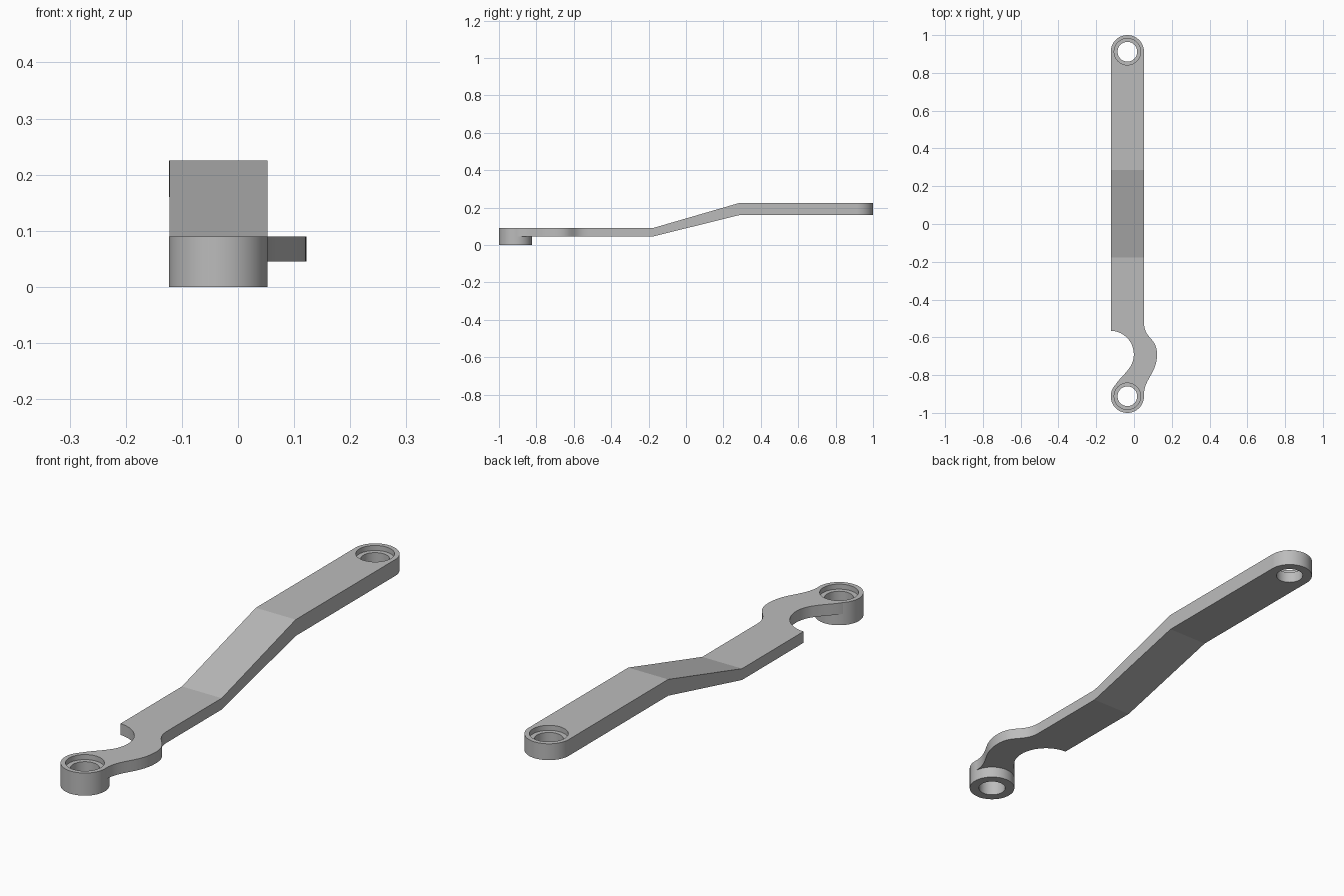
import bpy, bmesh, math
from mathutils import Vector
from mathutils.geometry import interpolate_bezier

cube = bpy.data.objects.get("Cube")
if cube:
    bpy.data.objects.remove(cube, do_unlink=True)

AXIS_X, RADIUS, END_Y = -0.035, 0.088, 0.912
LEFT, RIGHT = AXIS_X - RADIUS, AXIS_X + RADIUS

metal = bpy.data.materials.new("grey metal")
metal.use_nodes = True
grey = (0.5, 0.5, 0.5, 1)
metal.diffuse_color = grey
metal.node_tree.nodes["Principled BSDF"].inputs["Base Color"].default_value = grey


def prism(name, points, offset):
    """Closed solid made by sweeping a polygon along an offset."""
    bm = bmesh.new()
    face = bm.faces.new([bm.verts.new(p) for p in points])
    top = bmesh.ops.extrude_face_region(bm, geom=[face])["geom"]
    bmesh.ops.translate(bm, vec=offset, verts=[v for v in top if isinstance(v, bmesh.types.BMVert)])
    bmesh.ops.recalc_face_normals(bm, faces=bm.faces)
    mesh = bpy.data.meshes.new(name)
    bm.to_mesh(mesh)
    bm.free()
    mesh.materials.append(metal)
    obj = bpy.data.objects.new(name, mesh)
    bpy.context.collection.objects.link(obj)
    return obj


def arc(cx, cy, r, start, end, steps):
    angles = [math.radians(start + (end - start) * i / steps) for i in range(steps + 1)]
    return [(cx + r * math.cos(a), cy + r * math.sin(a)) for a in angles]


def bezier(a, b, c, d):
    return [(p.x, p.y) for p in interpolate_bezier(*map(Vector, (a, b, c, d)), 20)]


def cylinder(name, y, r, low, high):
    ring = arc(AXIS_X, y, r, 0, 360, 72)[:-1]
    return prism(name, [(px, py, low) for px, py in ring], (0, 0, high - low))


def combine(target, tool, operation):
    tool.hide_render = True
    mod = target.modifiers.new(operation, "BOOLEAN")
    mod.object, mod.operation, mod.solver = tool, operation, "EXACT"
    bpy.context.view_layer.objects.active = target
    bpy.ops.object.modifier_apply(modifier=mod.name)
    bpy.data.objects.remove(tool, do_unlink=True)


# Plan outline: rounded rear end, straight bar, hooked neck
outline = arc(AXIS_X, END_Y, RADIUS, 0, 180, 36)
outline += arc(LEFT - 0.003, -0.69, 0.125, 88, -35, 30)
outline += bezier((-0.025, -0.762), (-0.045, -0.795), (-0.085, -0.825), (-0.1, -0.855))[1:]
outline += [(AXIS_X, -0.95)]
outline += bezier((RIGHT - 0.0005, -0.905), (RIGHT, -0.82), (0.122, -0.79), (0.122, -0.69))
outline += bezier((0.122, -0.69), (0.122, -0.6), (RIGHT, -0.61), (RIGHT, -0.52))[1:]
arm = prism("lever_arm", [(x, y, -0.1) for x, y in outline], (0, 0, 0.5))

# Side profile: low front, ramp, thicker raised rear
profile = [(-1.1, 0.045), (-0.178, 0.045), (0.287, 0.16), (1.1, 0.16),
           (1.1, 0.225), (0.287, 0.225), (-0.178, 0.09), (-1.1, 0.09)]
side = prism("side_profile", [(-0.3, y, z) for y, z in profile], (0.6, 0, 0))
combine(arm, side, "INTERSECT")

# Front boss
combine(arm, cylinder("front_boss", -END_Y, RADIUS, 0, 0.09), "UNION")

# Counterbored holes at both ends
for y, top in ((-END_Y, 0.09), (END_Y, 0.225)):
    combine(arm, cylinder("through_hole", y, 0.052, -0.1, 0.4), "DIFFERENCE")
    combine(arm, cylinder("counterbore", y, 0.07, top - 0.02, 0.4), "DIFFERENCE")

# Smooth curved walls, crisp bends and rims
bpy.ops.object.select_all(action="DESELECT")
arm.select_set(True)
bpy.context.view_layer.objects.active = arm
bpy.ops.object.shade_smooth_by_angle(angle=math.radians(11))
